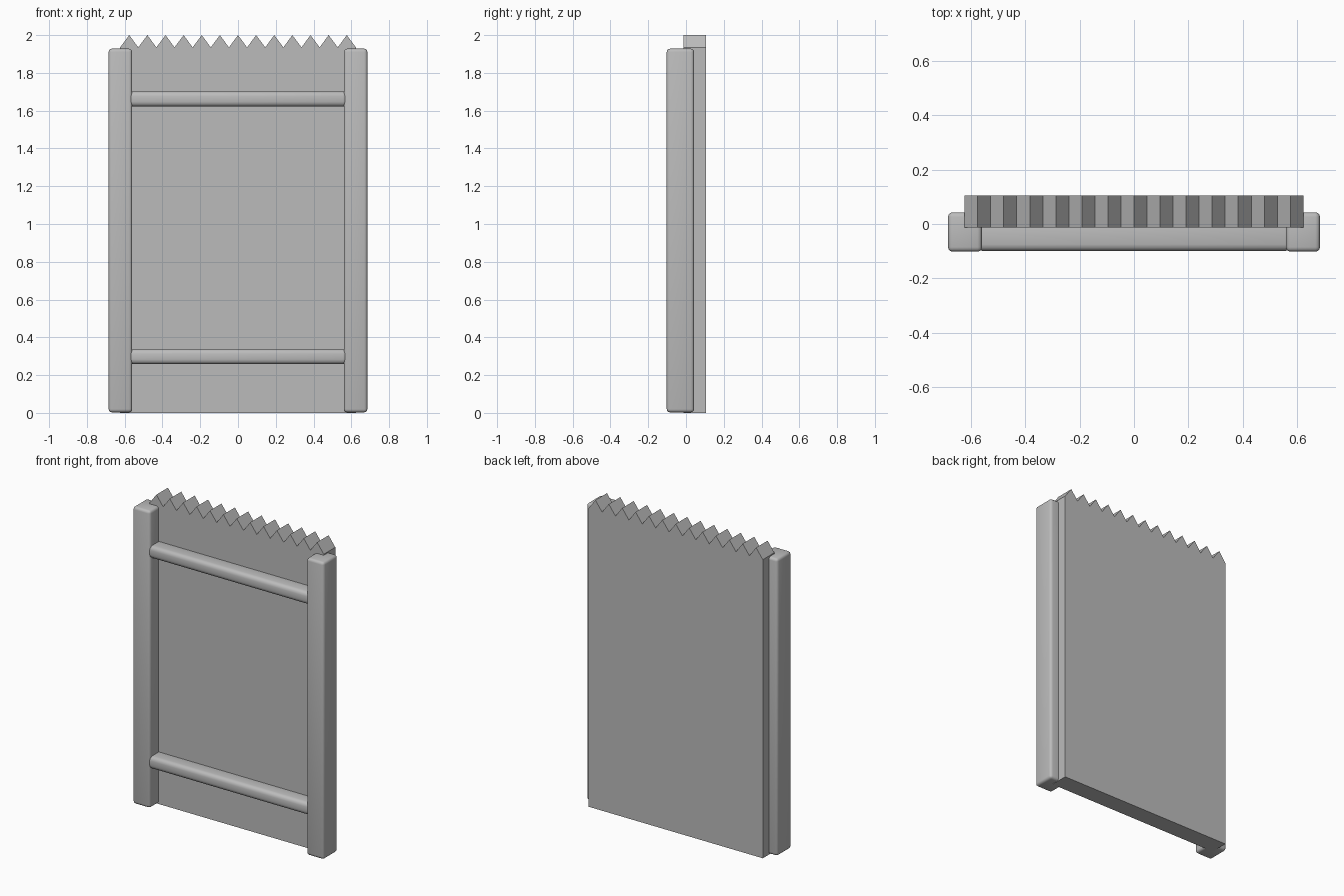
import bpy
import bmesh
import math

cube = bpy.data.objects.get("Cube")
if cube:
    bpy.data.objects.remove(cube, do_unlink=True)

grey = bpy.data.materials.new("plain_grey")
grey.use_nodes = True
colour = (0.5, 0.5, 0.5, 1)
grey.diffuse_color = colour
grey.node_tree.nodes["Principled BSDF"].inputs["Base Color"].default_value = colour


def make_object(name, bm):
    bmesh.ops.recalc_face_normals(bm, faces=bm.faces)
    mesh = bpy.data.meshes.new(name)
    bm.to_mesh(mesh)
    bm.free()
    mesh.materials.append(grey)
    obj = bpy.data.objects.new(name, mesh)
    bpy.context.collection.objects.link(obj)
    return obj


def rounded_bar(name, low, high, radius):
    """Box between two corners with softly rounded edges."""
    bm = bmesh.new()
    bmesh.ops.create_cube(bm, size=1)
    for v in bm.verts:
        v.co = [a if c < 0 else b for c, a, b in zip(v.co, low, high)]
    bmesh.ops.bevel(bm, geom=bm.edges[:], offset=radius, segments=3,
                    profile=0.5, affect='EDGES')
    obj = make_object(name, bm)
    bpy.ops.object.select_all(action='DESELECT')
    obj.select_set(True)
    bpy.context.view_layer.objects.active = obj
    bpy.ops.object.shade_smooth_by_angle(angle=math.radians(40))
    return obj


# Panel with a zigzag top edge, extruded from its outline
half, teeth, valley, peak = 0.624, 13, 1.935, 2.0
front, back = -0.013, 0.105
step = half / teeth
outline = [(-half, 0), (half, 0)]
for i in range(2 * teeth + 1):
    outline.append((half - i * step, peak if i % 2 else valley))
bm = bmesh.new()
face = bm.faces.new([bm.verts.new((x, front, z)) for x, z in outline])
extruded = bmesh.ops.extrude_face_region(bm, geom=[face])
for item in extruded["geom"]:
    if isinstance(item, bmesh.types.BMVert):
        item.co.y = back
make_object("zigzag_panel", bm)

# Side posts
for side, name in ((1, "left_post"), (-1, "right_post")):
    xs = sorted((side * 0.56, side * 0.685))
    rounded_bar(name, (xs[0], -0.102, 0.003), (xs[1], 0.043, 1.928), 0.017)

# Cross rails
for name, z in (("lower_rail", 0.298), ("upper_rail", 1.662)):
    rounded_bar(name, (-0.58, -0.1, z - 0.04), (0.58, 0.02, z + 0.04), 0.025)
